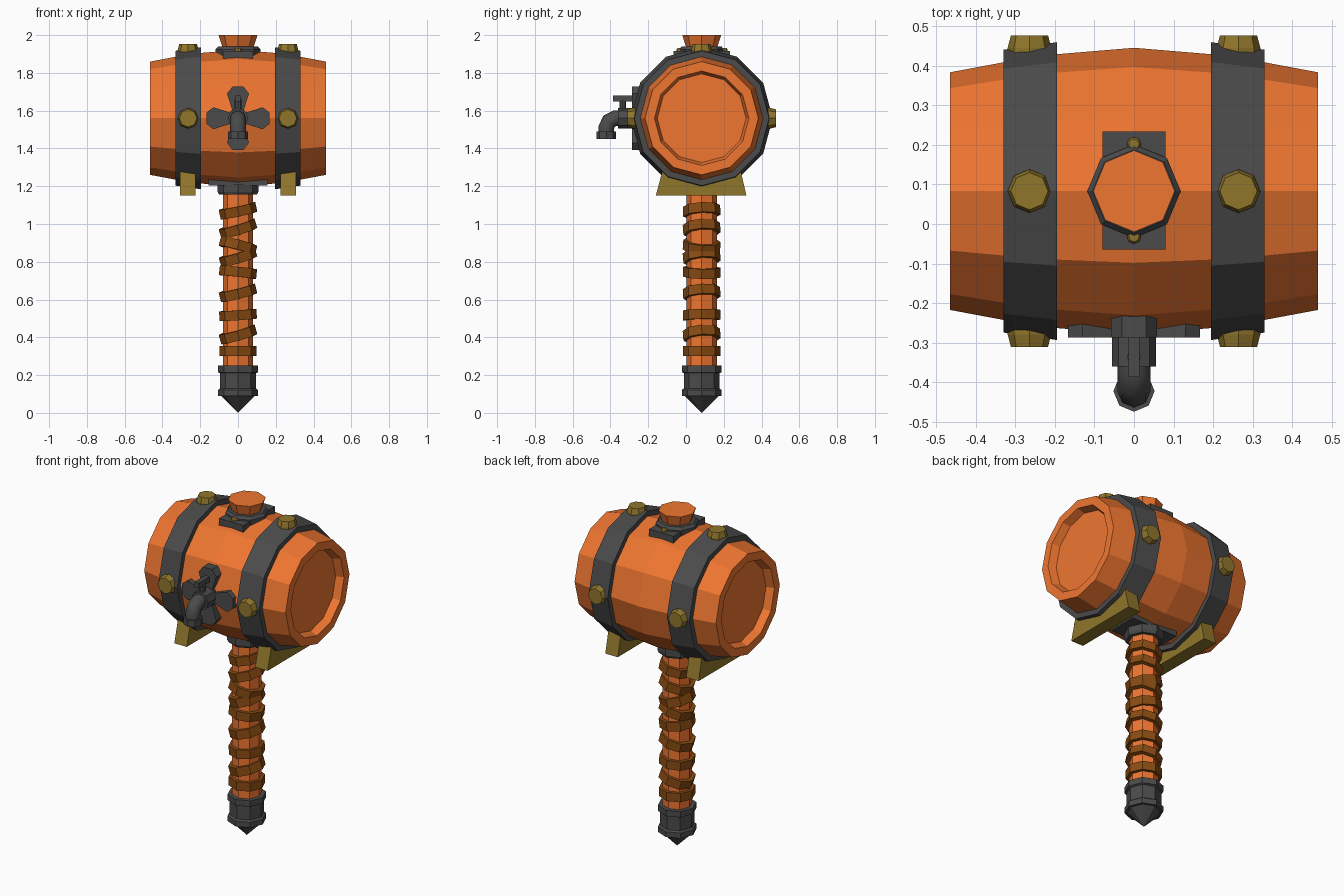
import bpy, bmesh, math
from mathutils import Vector, Matrix

if "Cube" in bpy.data.objects:
    bpy.data.objects.remove(bpy.data.objects["Cube"])

CY, CZ = 0.083, 1.56   # barrel axis


def material(name, rgb):
    m = bpy.data.materials.new(name)
    m.diffuse_color = (*rgb, 1)
    m.use_nodes = True
    m.node_tree.nodes["Principled BSDF"].inputs["Base Color"].default_value = m.diffuse_color
    return m


WOOD = material("wood", (0.86, 0.18, 0.03))
IRON = material("iron", (0.07, 0.07, 0.07))
BRASS = material("brass", (0.28, 0.18, 0.025))
LEATHER = material("leather", (0.25, 0.07, 0.006))


def finish(name, bm, mat):
    bmesh.ops.remove_doubles(bm, verts=bm.verts, dist=1e-5)
    bmesh.ops.recalc_face_normals(bm, faces=bm.faces)
    me = bpy.data.meshes.new(name)
    bm.to_mesh(me)
    bm.free()
    me.materials.append(mat)
    ob = bpy.data.objects.new(name, me)
    bpy.context.collection.objects.link(ob)
    return ob


def lathe(name, profile, sides, pos, axis, mat, tilt=None):
    """Revolve (radius, height) points around an axis through pos."""
    bm = bmesh.new()
    rings = []
    for r, h in profile:
        if r == 0:
            rings.append([bm.verts.new((0, 0, h))] * sides)
        else:
            rings.append([bm.verts.new((r * math.cos(math.tau * i / sides),
                                        r * math.sin(math.tau * i / sides), h))
                          for i in range(sides)])
    for a, b in zip(rings, rings[1:]):
        for i in range(sides):
            j = (i + 1) % sides
            bm.faces.new(list(dict.fromkeys((a[i], a[j], b[j], b[i]))))
    rot = Vector(axis).to_track_quat('Z', 'Y').to_matrix().to_4x4()
    bm.transform(Matrix.Translation(pos) @ (tilt or Matrix()) @ rot)
    return finish(name, bm, mat)


def prism(name, outline, depth, to_world, mat):
    """Extrude a 2D outline; to_world maps (u, v, depth) to a position."""
    bm = bmesh.new()
    lo, hi = [[bm.verts.new(to_world(u, v, d)) for u, v in outline] for d in depth]
    bm.faces.new(lo)
    bm.faces.new(hi)
    n = len(outline)
    for i in range(n):
        j = (i + 1) % n
        bm.faces.new((lo[i], lo[j], hi[j], hi[i]))
    return finish(name, bm, mat)


def box(name, x, y, z, mat):
    return prism(name, [(x[0], y[0]), (x[1], y[0]), (x[1], y[1]), (x[0], y[1])],
                 z, lambda u, v, d: (u, v, d), mat)


# barrel with recessed ends
half = [(0, 0.42), (0.235, 0.42), (0.25, 0.465), (0.30, 0.465), (0.342, 0.24)]
lathe("barrel", half + [(0.362, 0)] + [(r, -h) for r, h in reversed(half)],
      12, (0, CY, CZ), (1, 0, 0), WOOD)

# hoops, bolts and feet on both sides
for s, side in ((-1, "left"), (1, "right")):
    hoop = [(0.31, 0.195), (0.376, 0.195), (0.357, 0.33), (0.30, 0.33), (0.31, 0.195)]
    lathe("hoop_" + side, hoop, 12, (0, CY, CZ), (s, 0, 0), IRON)
    for d, label in (((0, 0, 1), "top"), ((0, -1, 0), "front"), ((0, 1, 0), "back")):
        lathe(f"bolt_{label}_{side}",
              [(0, 0.33), (0.055, 0.33), (0.055, 0.362), (0.047, 0.393), (0, 0.393)],
              8, (s * 0.264, CY, CZ), d, BRASS)
    prism("foot_" + side,
          [(-0.16, 1.15), (0.32, 1.15), (0.29, 1.28), (0.2, 1.28),
           (CY, 1.24), (-0.04, 1.28), (-0.125, 1.28)],
          (s * 0.225, s * 0.307), lambda u, v, d: (d, u, v), BRASS)

# handle shaft and flared top
lathe("handle", [(0, 0.2), (0.08, 0.2), (0.08, 1.93), (0.103, 2.0), (0, 2.0)],
      8, (0, CY, 0), (0, 0, 1), WOOD)

# leather wraps: height and tilt in degrees
wrap = [(0.082, -0.026), (0.099, -0.026), (0.099, 0.026), (0.082, 0.026)]
wrap = [(0.07, -0.026)] + wrap[1:3] + [(0.07, 0.026), (0.07, -0.026)]
for i, (z, a) in enumerate([(0.328, 0), (0.415, 16), (0.518, 4), (0.635, 14), (0.745, -6),
                            (0.825, 17), (0.885, -15), (0.975, 17), (1.07, 12)]):
    lathe(f"grip_wrap_{i + 1}", wrap, 8, (0, CY, z), (0, 0, 1), LEATHER,
          Matrix.Rotation(math.radians(-a), 4, 'Y') @ Matrix.Rotation(math.radians(a / 4), 4, 'X'))

# pommel with pointed tip
lathe("pommel", [(0, 0), (0.09, 0.09), (0.105, 0.09), (0.105, 0.122), (0.094, 0.13), (0.094, 0.21),
                 (0.105, 0.215), (0.105, 0.25), (0, 0.25)],
      8, (0, CY, 0), (0, 0, 1), IRON)

# top plate, collar and its small bolts
box("top_plate", (-0.08, 0.08), (-0.065, 0.233), (1.87, 1.917), IRON)
lathe("top_collar", [(0, 1.89), (0.118, 1.89), (0.118, 1.925), (0.105, 1.94), (0, 1.94)],
      8, (0, CY, 0), (0, 0, 1), IRON)
for y in (-0.032, 0.202):
    lathe("small_bolt", [(0, 1.9), (0.018, 1.9), (0.018, 1.925), (0.013, 1.932), (0, 1.932)],
          8, (0, y, 0), (0, 0, 1), BRASS)

# bottom plate and collar
box("bottom_plate", (-0.155, 0.155), (CY - 0.09, CY + 0.09), (1.203, 1.24), IRON)
lathe("bottom_collar", [(0, 1.155), (0.1, 1.155), (0.108, 1.17), (0.108, 1.21), (0, 1.21)],
      8, (0, CY, 0), (0, 0, 1), IRON)

# tap: cross-shaped mounting plate
arm = [(0.042, -0.03), (0.13, -0.058), (0.167, -0.03), (0.167, 0.03), (0.13, 0.058), (0.042, 0.03)]
cross = []
for k in range(4):
    c, s = round(math.cos(k * math.pi / 2)), round(math.sin(k * math.pi / 2))
    cross += [(c * u - s * v, s * u + c * v) for u, v in arm]
prism("tap_plate", cross, (-0.22, -0.287), lambda u, v, d: (u, d, CZ + v), IRON)

# tap: body, bent spout and mouth
lathe("tap_body", [(0, 0.25), (0.055, 0.25), (0.055, 0.36), (0, 0.36)],
      8, (0, 0, CZ), (0, -1, 0), IRON)
cu = bpy.data.curves.new("tap_spout", 'CURVE')
cu.dimensions = '3D'
cu.bevel_depth, cu.bevel_resolution, cu.use_fill_caps = 0.042, 2, True
path = [(-0.34, 1.56), (-0.375, 1.56), (-0.407, 1.545), (-0.422, 1.51), (-0.422, 1.46)]
sp = cu.splines.new('POLY')
sp.points.add(len(path) - 1)
for p, (y, z) in zip(sp.points, path):
    p.co = (0, y, z, 1)
cu.materials.append(IRON)
bpy.context.collection.objects.link(bpy.data.objects.new("tap_spout", cu))
lathe("tap_mouth", [(0, 1.45), (0.052, 1.45), (0.052, 1.49), (0, 1.49)],
      8, (0, -0.422, 0), (0, 0, 1), IRON)

# tap: valve stem and key
lathe("tap_stem", [(0, 1.59), (0.018, 1.59), (0.018, 1.66), (0, 1.66)],
      8, (0, -0.335, 0), (0, 0, 1), IRON)
box("tap_key", (-0.014, 0.014), (-0.387, -0.283), (1.648, 1.68), IRON)
